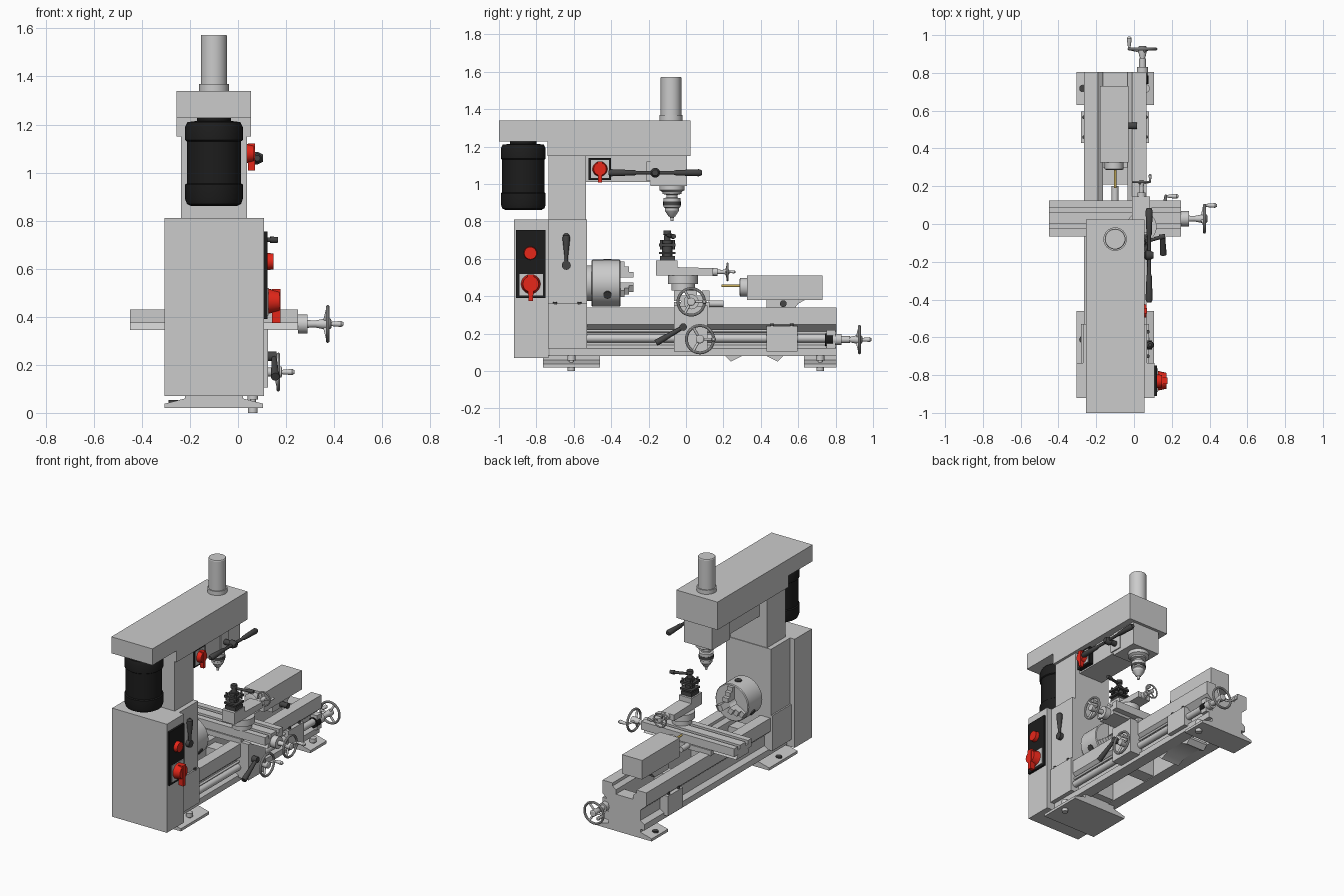
import bpy, bmesh
from math import sin, cos, pi, radians
from mathutils import Vector

if "Cube" in bpy.data.objects:
    bpy.data.objects.remove(bpy.data.objects["Cube"])

X, Y, Z = Vector((1, 0, 0)), Vector((0, 1, 0)), Vector((0, 0, 1))
CX = -0.1  # centre line of bed, column and spindles


def material(name, rgb):
    m = bpy.data.materials.new(name)
    m.diffuse_color = (*rgb, 1)
    m.use_nodes = True
    m.node_tree.nodes["Principled BSDF"].inputs["Base Color"].default_value = m.diffuse_color
    return m


BLACK = material("black", (0.012, 0.012, 0.012))
DARK = material("dark_grey", (0.06, 0.06, 0.06))
RED = material("red", (0.8, 0.02, 0.01))
BRASS = material("brass", (0.55, 0.4, 0.1))


def finish(name, bm, mat=None):
    bmesh.ops.recalc_face_normals(bm, faces=bm.faces)
    me = bpy.data.meshes.new(name)
    bm.to_mesh(me)
    bm.free()
    ob = bpy.data.objects.new(name, me)
    bpy.context.collection.objects.link(ob)
    if mat:
        me.materials.append(mat)
    return ob


def prism(name, pts, axis, a, b, mat=None):
    """Extrude a 2D outline along axis: x uses (y,z), y uses (x,z), z uses (x,y)."""
    put = {'x': lambda p, t: (t, *p), 'y': lambda p, t: (p[0], t, p[1]), 'z': lambda p, t: (*p, t)}[axis]
    bm = bmesh.new()
    f = bm.faces.new([bm.verts.new(put(p, a)) for p in pts])
    ext = bmesh.ops.extrude_face_region(bm, geom=[f])['geom']
    bmesh.ops.translate(bm, vec=Vector(put((0, 0), b - a)), verts=[g for g in ext if isinstance(g, bmesh.types.BMVert)])
    return finish(name, bm, mat)


def box(name, x0, x1, y0, y1, z0, z1, mat=None):
    return prism(name, [(x0, y0), (x1, y0), (x1, y1), (x0, y1)], 'z', z0, z1, mat)


def lathe(name, profile, origin, axis, mat=None, n=32):
    """Turn (distance along axis, radius) points around axis."""
    q = axis.to_track_quat('Z', 'Y')
    bm = bmesh.new()
    rings = [[bm.verts.new(Vector(origin) + q @ Vector((r * cos(2 * pi * i / n), r * sin(2 * pi * i / n), h)))
              for i in range(n)] for h, r in profile]
    for a, b in zip(rings, rings[1:]):
        for i in range(n):
            bm.faces.new((a[i], a[i - 1], b[i - 1], b[i]))
    bm.faces.new(rings[0])
    bm.faces.new(rings[-1])
    return finish(name, bm, mat)


def rod(name, p, q, r0, r1=None, mat=None, n=20):
    d = Vector(q) - Vector(p)
    return lathe(name, [(0, r0), (d.length, r1 or r0)], p, d.normalized(), mat, n)


def handwheel(name, c, axis, side, R):
    """Rim, three spokes, hub and a crank handle offset towards side."""
    c, up = Vector(c), axis.cross(side)
    bpy.ops.mesh.primitive_torus_add(location=c, rotation=axis.to_track_quat('Z', 'Y').to_euler(),
                                     major_radius=R * 0.91, minor_radius=R * 0.1, major_segments=40, minor_segments=10)
    bpy.context.object.name = name + "_rim"
    for i in range(3):
        a = 2 * pi * i / 3
        rod(f"{name}_spoke_{i}", c - axis * R * .2, c + (side * cos(a) + up * sin(a)) * R * .9, R * .09)
    lathe(name + "_hub", [(-R * .6, R * .2), (-R * .2, R * .28), (R * .15, R * .28), (R * .2, R * .2)], c, axis)
    k = R * .9
    lathe(name + "_handle", [(0, k * .1), (.2 * k, k * .1), (.25 * k, k * .13), (.8 * k, k * .18), (.93 * k, k * .1)],
          c + side * k, axis)


# feet with sloped flanges, one bolt on the right and a washer on the left
for tag, y0, y1 in (("front", -.765, -.46), ("rear", .63, .805)):
    prism(f"{tag}_foot", [(-.305, .02), (.105, .02), (.105, .038), (.02, .06), (.02, .085), (-.22, .085),
                          (-.22, .06), (-.305, .038)], 'y', y0, y1)
    ym = (y0 + y1) / 2
    lathe(f"{tag}_foot_bolt", [(0, .02), (.02, .02), (.02, .012), (.055, .012), (.055, .022), (.082, .022)],
          (.062, ym, 0), Z)
    rod(f"{tag}_foot_hole", (-.27, ym, .035), (-.27, ym, .053), .02, mat=DARK)

# lathe bed: two mirrored ways, webs and floor
half = [(.165, .34), (.165, .25), (.12, .21), (.12, .14), (.15, .12), (.15, .08),
        (.07, .08), (.07, .25), (.065, .27), (.065, .30), (.09, .32), (.09, .34)]
for tag, s in (("right", 1), ("left", -1)):
    prism(f"{tag}_bed_way", [(CX + s * x, z) for x, z in half], 'y', -.73, .805)
    xs = sorted((CX + s * .12, CX + s * .18))
    box(f"{tag}_rack_bracket", *xs, .43, .595, .105, .24)
    for y in (.46, .565):
        rod(f"{tag}_bracket_screw", (CX + s * .165, y, .235), (CX + s * .165, y, .255), .009, mat=DARK)
for i, y in enumerate((-.5, -.1, .3, .715)):
    box(f"bed_web_{i}", -.18, -.02, y, y + .09, .085, .27)
prism("chip_tray", [(.21, .08), (.24, .05), (.30, .08), (.43, .08), (.49, .05), (.52, .08), (.52, .095), (.21, .095)],
      'x', -.17, -.03)

# headstock, cabinet and column
box("headstock_base", -.28, .08, -.735, -.53, .12, .36)
box("headstock", -.27, .07, -.735, -.53, .36, .81)
box("electrical_cabinet", -.305, .108, -.92, -.735, .07, .81)
box("column", -.2375, .0375, -.735, -.535, .81, 1.15)
for y in (-.70, -.57):
    rod("headstock_bolt", (.073, y, .355), (.073, y, .37), .01, mat=DARK)

# control panel
box("control_panel", .108, .122, -.91, -.75, .39, .755, BLACK)
rod("stop_button", (.12, -.832, .63), (.147, -.832, .63), .036, .033, RED)
box("switch_plate", .122, .127, -.89, -.765, .405, .52)


def rotary_switch(name, x, y, z, s):
    rod(name + "_knob", (x, y, z), (x + .045 * s, y, z), .052 * s, .042 * s, RED)
    prism(name + "_grip", [(y - .018 * s, z + .05 * s), (y + .018 * s, z + .05 * s), (y + .012 * s, z - .09 * s),
                           (y - .012 * s, z - .09 * s)], 'x', x + .015 * s, x + .05 * s, RED)


rotary_switch("main_switch", .127, -.83, .465, 1)

# speed lever
rod("lever_pivot", (.07, -.64, .565), (.095, -.64, .565), .024, mat=DARK)
lathe("speed_lever", [(0, .01), (.05, .01), (.14, .02), (.16, .018), (.17, .008)], (.085, -.64, .565), Z, DARK)

# milling head with stepped belt housing
prism("belt_housing", [(-1, 1.228), (-.74, 1.228), (-.74, 1.15), (.025, 1.15), (.025, 1.34), (-1, 1.34)], 'x', -.255, .055)
box("head_arm", -.18, .005, -.54, -.19, 1.01, 1.15)
box("spindle_head", -.2, .01, -.19, .005, .99, 1.15)
box("quill_plate", .01, .018, -.21, -.12, 1.015, 1.12)
lathe("drawbar_cover", [(0, .062), (.03, .062), (.03, .055), (.23, .055), (.235, .052)], (CX, -.08, 1.338), Z)
lathe("motor", [(0, .095), (.01, .113), (.03, .12), (.09, .12), (.095, .113), (.27, .113), (.275, .12), (.33, .12),
                (.35, .11), (.355, .07), (.37, .07)], (CX, -.87, .86), Z, BLACK, 48)
lathe("drill_spindle", [(0, .068), (.025, .068), (.035, .05), (.045, .05), (.05, .03), (.065, .03), (.068, .045),
                        (.115, .045), (.12, .038), (.135, .038), (.165, .018), (.17, .01), (.19, .008)],
      (CX, -.075, .992), -Z)
rod("drill_chuck_band", (CX, -.075, .885), (CX, -.075, .905), .047, mat=DARK)

# head switch and quill handle
box("head_switch_box", .005, .034, -.52, -.40, 1.02, 1.14, BLACK)
box("head_switch_plate", .034, .037, -.508, -.412, 1.032, 1.128)
rotary_switch("head_switch", .03, -.46, 1.08, .8)
lathe("quill_hub", [(0, .018), (.05, .018), (.055, .026), (.075, .026), (.095, .016)], (.008, -.165, 1.06), X, DARK)
for s in (-1, 1):
    lathe("quill_handle", [(0, .01), (.1, .01), (.11, .014), (.235, .019), (.25, .012)],
          (.08, -.165, 1.06), Y * s, DARK)

# lathe chuck: body, screws and stepped jaws
cz = .47
lathe("chuck", [(0, .095), (.025, .095), (.025, .12), (.03, .125), (.175, .125), (.18, .12), (.18, .035), (.09, .035)],
      (CX, -.53, cz), Y, n=48)
for i, deg in enumerate((90, 210, 330)):
    a = radians(deg)
    d, t = Vector((cos(a), 0, sin(a))), Vector((-sin(a), 0, cos(a)))
    c = Vector((CX, -.42, cz))
    rod(f"chuck_screw_{i}", c + d * .11, c + d * .13, .022, mat=DARK)
    jaw = prism(f"chuck_jaw_{i}", [(-.36, .03), (-.28, .03), (-.28, .06), (-.305, .06), (-.305, .088), (-.33, .088),
                                   (-.33, .115), (-.36, .115)], 'x', -.02, .02)
    jaw.location = (CX, 0, cz)
    jaw.rotation_euler.y = -(a - pi / 2)

# lead screw, support rod and end wheel
rod("lead_screw", (.045, -.53, .175), (.045, .80, .175), .022)
rod("feed_rod", (.05, -.53, .215), (.05, .43, .215), .008)
box("lead_screw_bearing", .02, .07, .75, .80, .12, .22)
lathe("lead_screw_collar", [(0, .033), (.045, .033)], (.045, .742, .168), Y, BLACK)
lathe("lead_screw_end", [(0, .03), (.045, .03), (.045, .018), (.09, .018), (.09, .01), (.14, .01)], (.045, .787, .168), Y)
handwheel("lead_wheel", (.045, .927, .168), Y, -X, .078)

# saddle and apron
box("saddle", -.275, .07, -.065, .125, .335, .37)
box("apron", .03, .125, -.065, .115, .105, .35)
rod("apron_shaft", (.12, .075, .17), (.165, .075, .17), .018)
handwheel("apron_wheel", (.168, .075, .17), X, Y, .08)
rod("apron_lever_pivot", (.12, -.015, .235), (.16, -.015, .235), .02, mat=DARK)
rod("apron_lever", (.15, -.015, .235), (.155, -.16, .15), .01, .018, DARK)
rod("saddle_lock_screw", (CX, .12, .36), (CX, .2, .36), .018)

# cross slide table with two slots
prism("cross_slide", [(-.04, .345), (.1, .345), (.085, .375), (.125, .375), (.125, .43), (.085, .43), (.085, .405),
                      (.06, .405), (.06, .43), (0, .43), (0, .405), (-.025, .405), (-.025, .43), (-.065, .43),
                      (-.065, .375), (-.025, .375)], 'x', -.45, .25)
lathe("cross_screw", [(0, .04), (.04, .04), (.04, .016), (.13, .012)], (.25, .028, .37), X)
handwheel("cross_wheel", (.373, .028, .37), X, Y, .078)

# compound slide
lathe("compound_base", [(0, .062), (.035, .062), (.035, .08), (.08, .08)], (.04, -.015, .43), Z, n=40)
prism("compound_slide", [(-.16, .51), (.145, .51), (.145, .55), (-.045, .555), (-.045, .59), (-.16, .59)], 'x', -.01, .085)
lathe("compound_screw", [(0, .022), (.025, .022), (.025, .012), (.08, .01)], (.04, .143, .53), Y)
handwheel("compound_wheel", (.04, .222, .53), Y, X, .05)

# tool post with four-way turret and clamp lever
box("tool_post_base", 0, .08, -.14, -.06, .59, .615, DARK)
lathe("tool_post_stem", [(0, .028), (.1, .028), (.1, .018), (.125, .016), (.13, .022), (.15, .02)], (.04, -.1, .6), Z, DARK)
box("turret_lower", -.005, .085, -.145, -.055, .625, .637, DARK)
box("turret_upper", -.005, .085, -.145, -.055, .667, .682, DARK)
for sx in (-1, 1):
    for sy in (-1, 1):
        rod("turret_screw", (.04 + sx * .033, -.1 + sy * .033, .65), (.04 + sx * .033, -.1 + sy * .033, .70), .007, mat=DARK)
rod("tool_post_lever", (.04, -.1, .725), (.14, -.07, .72), .008, .01, DARK)
rod("tool_post_lever_grip", (.135, -.07, .72), (.165, -.065, .72), .014, .012, DARK)

# tailstock with quill and drill
box("tailstock", -.18, -.03, .325, .73, .38, .51)
prism("tailstock_base", [(.43, .335), (.58, .335), (.60, .36), (.64, .382), (.43, .382)], 'x', -.17, -.04)
lathe("tailstock_nose", [(0, .04), (.005, .05), (.05, .05)], (CX - .005, .285, .448), Y)
rod("tailstock_drill", (CX, .19, .455), (CX, .29, .455), .007, mat=BRASS)
rod("tailstock_clamp", (-.045, .52, .36), (.015, .52, .36), .018, mat=DARK)

# smooth round parts, keep edges sharp
bpy.ops.object.select_all(action='SELECT')
bpy.context.view_layer.objects.active = bpy.data.objects["motor"]
bpy.ops.object.shade_smooth_by_angle(angle=radians(30))
